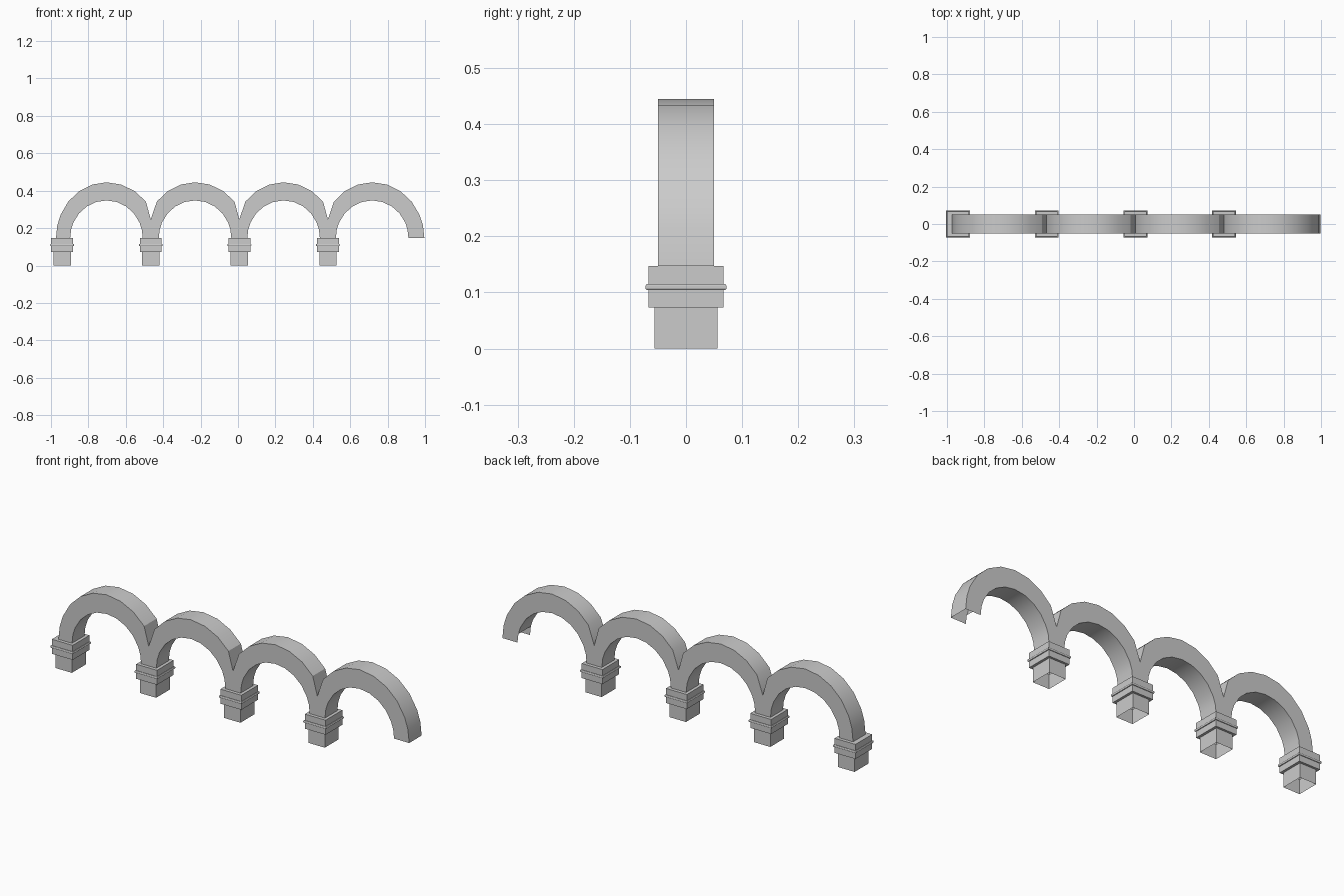
import bpy, bmesh
from math import sin, cos, radians

if "Cube" in bpy.data.objects:
    bpy.data.objects.remove(bpy.data.objects["Cube"])

PITCH, FIRST, COUNT = 0.4735, -0.94, 4
SPRING, HALF_DEPTH = 0.147, 0.05
STEPS = [0, 16.4, 32.7, 49.1, 65.5, 77, 90]
ANGLES = [-a for a in reversed(STEPS[1:])] + STEPS
MID = PITCH / 2


def finish(bm, name):
    bmesh.ops.remove_doubles(bm, verts=bm.verts, dist=0.0001)
    bmesh.ops.recalc_face_normals(bm, faces=bm.faces)
    mesh = bpy.data.meshes.new(name)
    bm.to_mesh(mesh)
    bm.free()
    obj = bpy.data.objects.new(name, mesh)
    bpy.context.collection.objects.link(obj)
    return obj


def arch(index):
    """Hollow arch band; neighbouring arches meet in a deep V."""
    cx = FIRST + MID + index * PITCH
    inner, outer = [], []
    for a in ANGLES:
        s, c = sin(radians(a)), cos(radians(a))
        inner.append((0.194 * s, 0.201 * c))
        free = (a < 0 and index == 0) or (a > 0 and index == COUNT - 1)
        p = (0.279 * s if a > 0 else 0.27 * s, 0.298 * c)
        if abs(a) > 49.2:
            p = p if free else ((MID if a > 0 else -MID), 0.1 if abs(a) < 70 else 0.05)
            if abs(a) == 90:
                p = (p[0], 0)
        outer.append((min(p[0], 0.279), p[1]))
    bm = bmesh.new()

    def row(points, y):
        return [bm.verts.new((cx + x, y, SPRING + z)) for x, z in points]
    fi, fo = row(inner, -HALF_DEPTH), row(outer, -HALF_DEPTH)
    bi, bo = row(inner, HALF_DEPTH), row(outer, HALF_DEPTH)
    last = len(ANGLES) - 2
    for i in range(last + 1):
        j = i + 1
        bm.faces.new((fi[i], fo[i], fo[j], fi[j]))
        bm.faces.new((bi[i], bi[j], bo[j], bo[i]))
        # the open right foot has no inner face
        if not (i == last and index == COUNT - 1):
            bm.faces.new((fi[i], fi[j], bi[j], bi[i]))
        # no wall inside a shared leg
        if not (abs(outer[i][0]) == MID and outer[i][0] == outer[j][0]):
            bm.faces.new((fo[i], bo[i], bo[j], fo[j]))
    return finish(bm, f"arch_{index + 1}")


# Pier profile: half width, half depth, height; open at the bottom
PIER = [(0.046, 0.056, 0), (0.046, 0.056, 0.073), (0.0585, 0.067, 0.073),
        (0.0585, 0.067, 0.104), (0.062, 0.070, 0.104), (0.064, 0.072, 0.107),
        (0.064, 0.072, 0.112), (0.062, 0.070, 0.115), (0.0585, 0.067, 0.115),
        (0.0585, 0.067, 0.147)]


def pier(index):
    cx = FIRST + index * PITCH
    bm = bmesh.new()
    rings = [[bm.verts.new((cx + sx * hx, sy * hy, z))
              for sx, sy in ((-1, -1), (1, -1), (1, 1), (-1, 1))] for hx, hy, z in PIER]
    for low, high in zip(rings, rings[1:]):
        for k in range(4):
            m = (k + 1) % 4
            bm.faces.new((low[k], low[m], high[m], high[k]))
    bm.faces.new(rings[-1])
    return finish(bm, f"pier_{index + 1}")


arches = [arch(i) for i in range(COUNT)]
for i in range(COUNT):
    pier(i)

# Join the arches into one band
bpy.ops.object.select_all(action='DESELECT')
for o in arches:
    o.select_set(True)
bpy.context.view_layer.objects.active = arches[0]
bpy.ops.object.join()
band = bpy.context.view_layer.objects.active
band.name = "arch_band"
bm = bmesh.new()
bm.from_mesh(band.data)
bmesh.ops.remove_doubles(bm, verts=bm.verts, dist=0.0002)
bmesh.ops.recalc_face_normals(bm, faces=bm.faces)
bm.to_mesh(band.data)
bm.free()
bpy.ops.object.shade_smooth_by_angle(angle=radians(30))
